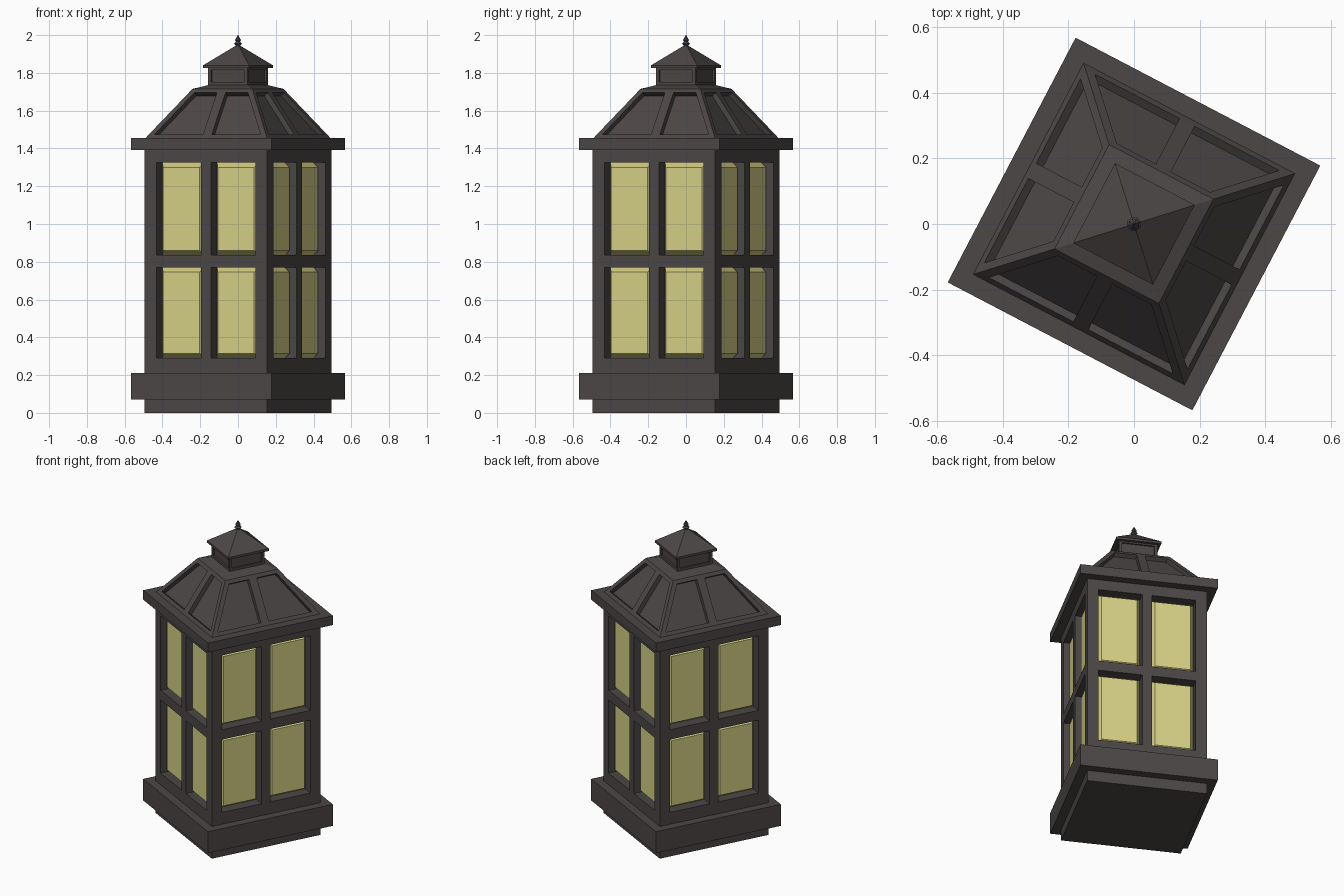
import bpy
import bmesh
from math import cos, sin, pi, radians
from mathutils import Matrix

old = bpy.data.objects.get("Cube")
if old:
    bpy.data.objects.remove(old, do_unlink=True)

TURN = radians(-27.6)  # the whole lantern stands turned on its base


def make_material(name, rgb):
    mat = bpy.data.materials.new(name)
    mat.use_nodes = True
    mat.diffuse_color = (*rgb, 1)
    bsdf = next(n for n in mat.node_tree.nodes if n.type == 'BSDF_PRINCIPLED')
    bsdf.inputs["Base Color"].default_value = (*rgb, 1)
    bsdf.inputs["Roughness"].default_value = 0.8
    return mat


metal = make_material("dark metal", (0.072, 0.063, 0.061))
glass = make_material("warm glass", (0.68, 0.64, 0.235))


def finish(bm, name):
    bmesh.ops.recalc_face_normals(bm, faces=bm.faces[:])
    mesh = bpy.data.meshes.new(name)
    bm.to_mesh(mesh)
    bm.free()
    mesh.materials.append(metal)
    mesh.materials.append(glass)
    obj = bpy.data.objects.new(name, mesh)
    obj.rotation_euler.z = TURN
    bpy.context.collection.objects.link(obj)
    return obj


def square_tower(name, rows, inner_cols=None, recess=0.0, pane=None):
    """Four equal sides from (height, half width) rows.
    Odd cells of the row and column grid are sunk as panels;
    pane = (bevel width, bevel height) raises a glass pane in each."""
    bm = bmesh.new()
    panels = []
    for side in range(4):
        rot = Matrix.Rotation(side * pi / 2, 3, 'Z')
        grid = []
        for z, half in rows:
            cols = [-half] + (inner_cols(half) if inner_cols else []) + [half]
            grid.append([bm.verts.new(rot @ Matrix.Identity(3) @ p) for p in
                         (Matrix.Translation((u, -half, z)).translation for u in cols)])
        for i in range(len(grid) - 1):
            for j in range(len(grid[0]) - 1):
                face = bm.faces.new((grid[i][j], grid[i][j + 1],
                                     grid[i + 1][j + 1], grid[i + 1][j]))
                if i % 2 and j % 2:
                    panels.append(face)
    bmesh.ops.remove_doubles(bm, verts=bm.verts[:], dist=1e-5)
    bmesh.ops.holes_fill(bm, edges=[e for e in bm.edges if e.is_boundary], sides=0)
    bm.normal_update()
    if panels:
        bmesh.ops.inset_individual(bm, faces=panels, thickness=0, depth=-recess)
    if pane:
        bm.normal_update()
        bevel = bmesh.ops.inset_individual(bm, faces=panels, thickness=pane[0],
                                           depth=pane[1], use_even_offset=True)
        for face in panels + bevel["faces"]:
            face.material_index = 1
    return finish(bm, name)


# Body with four glazed windows on each side
square_tower("window_body",
             [(z, 0.366) for z in (0, 0.29, 0.77, 0.835, 1.325, 1.42)],
             lambda h: [-0.297, -0.03, 0.03, 0.297],
             recess=0.07, pane=(0.025, 0.04))

# Plinth band and eaves slab
square_tower("plinth_band", [(0.07, 0.42), (0.212, 0.42)])
square_tower("eaves_slab", [(1.393, 0.42), (1.455, 0.42)])

# Hipped roof with two sunk panels on each slope
square_tower("hipped_roof",
             [(1.45, 0.366), (1.475, 0.349), (1.695, 0.193), (1.715, 0.179)],
             lambda h: [0.033 - h, -0.026, 0.026, h - 0.033], recess=0.028)
square_tower("roof_cap", [(1.715, 0.179), (1.737, 0.112)])

# Cupola with one sunk panel on each side, and its small roof
square_tower("cupola", [(1.72, 0.117), (1.752, 0.117), (1.815, 0.117), (1.83, 0.117)],
             lambda h: [0.017 - h, h - 0.017], recess=0.01)
square_tower("cupola_roof", [(1.825, 0.137), (1.84, 0.137), (1.948, 0.004)])

# Turned finial
profile = [(0.02, 1.935), (0.012, 1.945), (0.022, 1.955), (0.012, 1.965),
           (0.017, 1.974), (0.009, 1.985), (0.001, 2.0)]
bm = bmesh.new()
SIDES = 8
rings = [[bm.verts.new((r * cos(2 * pi * k / SIDES), r * sin(2 * pi * k / SIDES), z))
          for k in range(SIDES)] for r, z in profile]
for low, high in zip(rings, rings[1:]):
    for k in range(SIDES):
        n = (k + 1) % SIDES
        bm.faces.new((low[k], low[n], high[n], high[k]))
bm.faces.new(rings[0][::-1])
bm.faces.new(rings[-1])
finish(bm, "finial")
